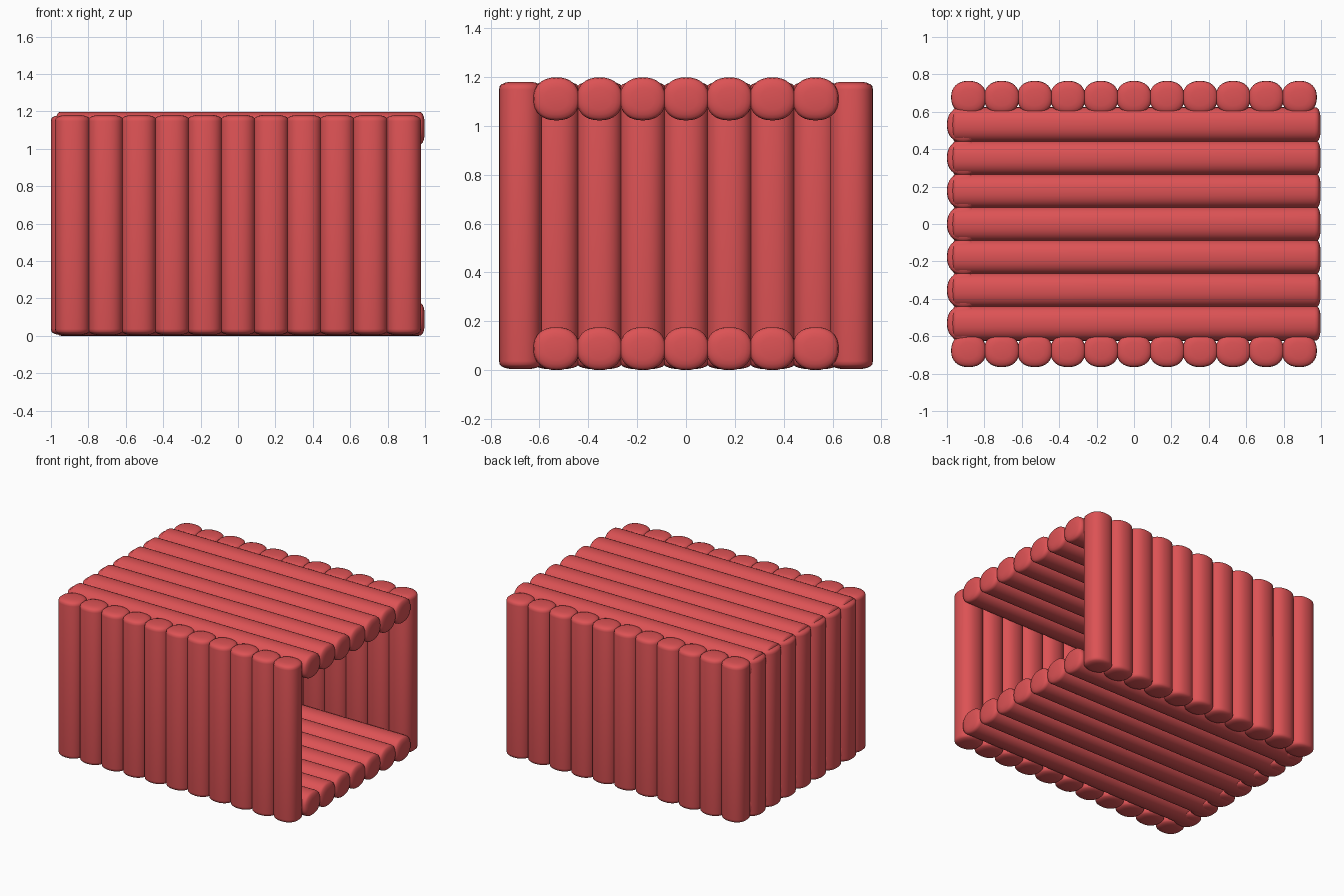
import bpy, bmesh
from math import cos, sin, pi, radians, copysign
from mathutils import Matrix, Vector

if "Cube" in bpy.data.objects:
    bpy.data.objects.remove(bpy.data.objects["Cube"])

red = bpy.data.materials.new("red")
red.diffuse_color = (0.72, 0.085, 0.09, 1)
red.use_nodes = True
red.node_tree.nodes["Principled BSDF"].inputs["Base Color"].default_value = red.diffuse_color

SEG = 32
HALF_W, HALF_T = 0.094, 0.088      # log half width along the wall, half thickness
PITCH = 0.1768


def log_outline(scale):
    """Slightly squared round cross-section, u along the wall, v through it."""
    pts = []
    for i in range(SEG):
        a = 2 * pi * i / SEG
        c, s = cos(a), sin(a)
        pts.append((scale * HALF_W * copysign(abs(c) ** (2 / 2.3), c),
                    scale * HALF_T * copysign(abs(s) ** (2 / 2.3), s)))
    return pts


def add_log(bm, matrix, lo, hi):
    """One log along local z, with softly domed ends."""
    dome = [(0.0, 0.5), (0.004, 0.72), (0.01, 0.88), (0.018, 0.97), (0.032, 1.0)]
    steps = [(lo + d, s) for d, s in dome] + [(hi - d, s) for d, s in reversed(dome)]
    rings = [[bm.verts.new(matrix @ Vector((u, v, z))) for u, v in log_outline(s)]
             for z, s in steps]
    for a, b in zip(rings, rings[1:]):
        for i in range(SEG):
            j = (i + 1) % SEG
            bm.faces.new((a[i], a[j], b[j], b[i]))
    bm.faces.new(rings[0][::-1])
    bm.faces.new(rings[-1])


def log_panel(name, count, origin, along, through, axis, lo, hi):
    """Row of logs side by side as one object."""
    bm = bmesh.new()
    along, through, axis = Vector(along), Vector(through), Vector(axis)
    for k in range(count):
        pos = Vector(origin) + along * (k - (count - 1) / 2) * PITCH
        m = Matrix((along, through, axis)).transposed().to_4x4()
        m.translation = pos
        add_log(bm, m, lo, hi)
    bmesh.ops.recalc_face_normals(bm, faces=bm.faces)
    mesh = bpy.data.meshes.new(name)
    bm.to_mesh(mesh)
    bm.free()
    mesh.materials.append(red)
    ob = bpy.data.objects.new(name, mesh)
    bpy.context.collection.objects.link(ob)
    bpy.ops.object.select_all(action='DESELECT')
    ob.select_set(True)
    bpy.context.view_layer.objects.active = ob
    bpy.ops.object.shade_smooth_by_angle(angle=radians(40))


X, Y, Z = (1, 0, 0), (0, 1, 0), (0, 0, 1)

# upright log walls: front, back and left (right side stays open)
log_panel("front_wall", 11, (0, -0.677, 0), X, Y, Z, 0.005, 1.18)
log_panel("back_wall", 11, (0, 0.677, 0), X, Y, Z, 0.005, 1.18)
log_panel("left_wall", 7, (-0.912, 0, 0), Y, X, Z, 0.005, 1.18)

# lying logs: floor and roof
log_panel("floor", 7, (0, 0, 0.088), Y, Z, X, -0.975, 0.997)
log_panel("roof", 7, (0, 0, 1.11), Y, Z, X, -0.975, 0.997)
